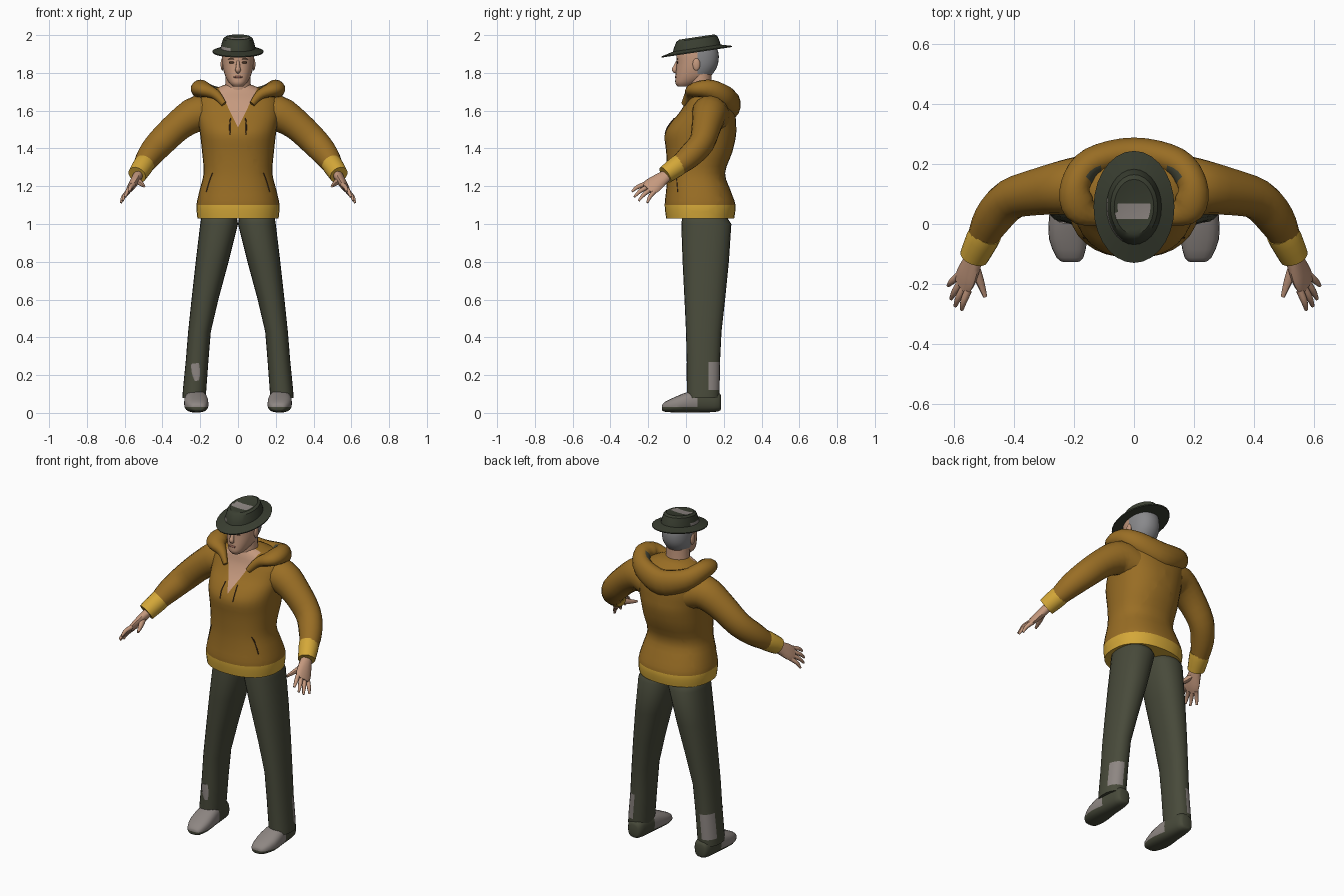
import bpy, bmesh, math
from mathutils import Vector

if "Cube" in bpy.data.objects:
    bpy.data.objects.remove(bpy.data.objects["Cube"])


def paint(name, r, g, b):
    m = bpy.data.materials.new(name)
    m.use_nodes = True
    m.diffuse_color = (r, g, b, 1)
    m.node_tree.nodes["Principled BSDF"].inputs["Base Color"].default_value = (r, g, b, 1)
    return m


OCHRE = paint("ochre cloth", .32, .155, .018)
YELLOW = paint("yellow ribbing", .66, .39, .04)
OLIVE = paint("olive trousers", .065, .069, .043)
HAT = paint("dark green felt", .042, .049, .031)
SKIN = paint("skin", .56, .32, .21)
GREY = paint("worn grey", .27, .24, .225)
HAIR = paint("grey hair", .25, .25, .26)
DARK = paint("dark brown", .06, .03, .015)
LIPS = paint("lips", .36, .15, .11)


def finish(bm, name, mats, rule=None, mirror=False, angle=45):
    bmesh.ops.recalc_face_normals(bm, faces=bm.faces)
    if rule:
        for f in bm.faces:
            f.material_index = rule(f.calc_center_median())
    me = bpy.data.meshes.new(name)
    bm.to_mesh(me)
    bm.free()
    for m in mats:
        me.materials.append(m)
    ob = bpy.data.objects.new(name, me)
    bpy.context.collection.objects.link(ob)
    if mirror:
        ob.modifiers.new("mirror", 'MIRROR').use_mirror_merge = False
    bpy.ops.object.select_all(action='DESELECT')
    ob.select_set(True)
    bpy.context.view_layer.objects.active = ob
    bpy.ops.object.shade_smooth_by_angle(angle=math.radians(angle))
    return ob


def refine(rows, k):
    """Catmull-Rom interpolation through rows of numbers."""
    out = []
    for i in range(len(rows) - 1):
        a, b, c, d = (rows[max(0, min(len(rows) - 1, i + j))] for j in (-1, 0, 1, 2))
        for s in range(k):
            t = s / k
            out.append([q + t / 2 * (r - p + t * (2*p - 5*q + 4*r - w + t * (3*(q - r) + w - p)))
                        for p, q, r, w in zip(a, b, c, d)])
    return out + [list(rows[-1])]


def oval(n, p=2.0):
    """Unit superellipse."""
    for i in range(n):
        c, s = math.cos(math.tau * i / n), math.sin(math.tau * i / n)
        yield math.copysign(abs(c) ** (2 / p), c), math.copysign(abs(s) ** (2 / p), s)


def loft(rings):
    bm = bmesh.new()
    vs = [[bm.verts.new(v) for v in ring] for ring in rings]
    n = len(vs[0])
    for a, b in zip(vs, vs[1:]):
        for i in range(n):
            bm.faces.new((a[i], a[(i + 1) % n], b[(i + 1) % n], b[i]))
    bm.faces.new(vs[0])
    bm.faces.new(vs[-1])
    return bm


def stack(rows, n=24, p=2.3, k=3):
    """Upright body from rows of z, centre x, half width, front y, back y."""
    return loft([[(cx + u * h, (f + b) / 2 + v * (b - f) / 2, z) for u, v in oval(n, p)]
                 for z, cx, h, f, b in refine(rows, k)])


def tube(rows, hint, n=12, k=3):
    """Swept body from rows of x, y, z, radius along hint, other radius."""
    rows = refine(rows, k)
    pts, rings = [Vector(r[:3]) for r in rows], []
    for i, r in enumerate(rows):
        t = (pts[min(i + 1, len(pts) - 1)] - pts[max(i - 1, 0)]).normalized()
        side = (Vector(hint) - t * t.dot(Vector(hint))).normalized()
        up = t.cross(side)
        rings.append([pts[i] + side * u * r[3] + up * v * r[4] for u, v in oval(n)])
    return loft(rings)


def blob(name, mat, at, size, mirror=False):
    bm = bmesh.new()
    bmesh.ops.create_uvsphere(bm, u_segments=12, v_segments=8, radius=1)
    for v in bm.verts:
        v.co = Vector(at) + v.co * Vector(size)
    return finish(bm, name, [mat], mirror=mirror)


def slice_at(bm, point, normal):
    bmesh.ops.bisect_plane(bm, geom=bm.verts[:] + bm.edges[:] + bm.faces[:],
                           plane_co=point, plane_no=normal)


# Sweatshirt body: ribbed hem and open V neck
bm = stack([(1.03, 0, .215, -.105, .255), (1.1, 0, .22, -.113, .262), (1.18, 0, .203, -.105, .235),
            (1.27, 0, .182, -.1, .207), (1.38, 0, .19, -.105, .245), (1.47, 0, .2, -.113, .265),
            (1.53, 0, .21, -.085, .265), (1.59, 0, .22, -.035, .26), (1.65, 0, .215, .0, .245),
            (1.7, 0, .16, .015, .22), (1.735, 0, .075, .03, .16)], n=32)
NECK = .49
for s in (1, -1):
    slice_at(bm, (0, 0, 1.51), (s, 0, -NECK))
finish(bm, "sweatshirt", [OCHRE, YELLOW, SKIN],
       lambda c: 1 if c.z < 1.1 else 2 if abs(c.x) < (c.z - 1.51) * NECK and c.y < .07 else 0)

# Hood lying around the neck, with a dark lining showing inside
half = [(.075, -.012, 1.635, .016, .012), (.118, .018, 1.685, .026, .026), (.182, .055, 1.712, .04, .056),
        (.196, .13, 1.712, .052, .05), (.14, .205, 1.67, .064, .052)]
hood = half + [(0, .237, 1.632, .076, .053)] + [(-r[0], *r[1:]) for r in reversed(half)]
finish(tube(hood, (0, 0, 1), 14, 4), "hood", [OCHRE, OLIVE],
       lambda c: int(math.hypot(abs(c.x) - .125, c.y - .16) < .025 and c.z > 1.66))

# Sleeves and cuffs
ACROSS = (1, 0, 1)
finish(tube([(.13, .135, 1.57, .09, .1), (.21, .125, 1.585, .096, .095), (.31, .11, 1.525, .081, .08),
             (.41, .083, 1.43, .075, .068), (.47, .02, 1.36, .066, .064),
             (.508, -.05, 1.3, .05, .05)], ACROSS, 16), "sleeve", [OCHRE], mirror=True)
finish(tube([(.494, -.03, 1.32, .054, .054), (.508, -.055, 1.3, .055, .055),
             (.534, -.11, 1.26, .05, .047)], ACROSS, 16, 2), "cuff", [YELLOW], mirror=True)

# Hands: flattened palm, four fingers and a thumb
SPREAD = Vector((.045, .085, -.06)).normalized()
finish(tube([(.525, -.09, 1.265, .03, .026), (.54, -.13, 1.238, .04, .025),
             (.56, -.175, 1.205, .05, .021), (.575, -.205, 1.183, .046, .014)], SPREAD),
       "palm", [SKIN], mirror=True)
tips = [(.575, -.286, 1.172), (.597, -.274, 1.143), (.611, -.25, 1.123), (.62, -.205, 1.112)]
names = ("index_finger", "middle_finger", "ring_finger", "little_finger")
for i, (tip, name) in enumerate(zip(tips, names)):
    base = Vector((.568, -.195, 1.19)) + SPREAD * (i - 1.5) * .024
    mid = base.lerp(Vector(tip), .55) + Vector((.004, -.003, .005))
    finish(tube([(*base, .013, .013), (*mid, .011, .011), (*tip, .006, .006)], SPREAD, 8),
           name, [SKIN], mirror=True)
finish(tube([(.538, -.135, 1.235, .022, .019), (.515, -.19, 1.215, .015, .014),
             (.497, -.243, 1.2, .007, .007)], ACROSS, 8), "thumb", [SKIN], mirror=True)

# Pocket slits and drawstrings
finish(tube([(.135, -.06, 1.27, .003, .003), (.15, -.049, 1.23, .003, .003),
             (.168, -.045, 1.17, .003, .003)], (1, 0, 0), 6), "pocket_slit", [DARK], mirror=True)
finish(tube([(.04, -.062, 1.56, .003, .003), (.044, -.097, 1.515, .003, .003),
             (.042, -.111, 1.475, .003, .003)], (1, 0, 0), 6), "drawstring", [DARK], mirror=True)

# Trousers with worn strips behind each ankle and a worn patch on one shin
bm = stack([(1.07, .095, .08, .0, .19), (1.03, .1, .095, -.02, .22), (1.0, .1, .1, -.025, .24),
            (.8, .137, .087, -.018, .227), (.6, .175, .071, -.008, .207), (.43, .204, .06, .0, .188),
            (.27, .217, .06, .004, .18), (.12, .23, .062, .005, .178), (.08, .232, .062, .005, .176)], k=1)
finish(bm, "trouser_leg", [OLIVE, GREY],
       lambda c: int(.12 < c.z < .27 and c.y > .125 and c.x > .222), mirror=True)
finish(tube([(-.218, .006, .17, .012, .004), (-.222, .006, .21, .022, .004),
             (-.228, .006, .262, .022, .004)], (1, 0, 0)), "shin_patch", [GREY])

# Shoes: grey uppers, dark soles and heels
shoe = [(-.127, .212, .025, .015, .04), (-.112, .214, .045, .006, .058), (-.05, .22, .064, .002, .088),
        (.02, .222, .062, .002, .115), (.06, .222, .057, .002, .122), (.12, .222, .052, .003, .125),
        (.172, .222, .044, .008, .11), (.186, .222, .028, .02, .09)]
bm = loft([[(cx + u * h, y, (lo + hi) / 2 + v * (hi - lo) / 2) for u, v in oval(20, 2.6)]
           for y, cx, h, lo, hi in refine(shoe, 2)])
slice_at(bm, (0, 0, .03), (0, 0, 1))
finish(bm, "shoe", [GREY, OLIVE], lambda c: int(c.y > .06 or c.z < .03), mirror=True)

# Neck and head
finish(tube([(0, .09, 1.6, .075, .06), (0, .078, 1.72, .068, .06), (0, .075, 1.84, .066, .06)],
            (1, 0, 0), 20), "neck", [SKIN])
bm = stack([(1.727, 0, .026, -.042, .02), (1.745, 0, .045, -.056, .06), (1.775, 0, .064, -.056, .12),
            (1.81, 0, .076, -.053, .152), (1.85, 0, .083, -.05, .17), (1.9, 0, .085, -.05, .173),
            (1.94, 0, .08, -.035, .16)], n=28, p=2.2)
slice_at(bm, (0, .06, 0), (0, 1, 0))
slice_at(bm, (0, 0, 1.795), (0, 0, 1))
finish(bm, "head", [SKIN, HAIR], lambda c: int(c.y > .06 and c.z > 1.795))
finish(tube([(0, -.044, 1.862, .008, .008), (0, -.056, 1.832, .011, .012), (0, -.061, 1.815, .015, .014),
             (0, -.051, 1.803, .01, .008)], (1, 0, 0), 10), "nose", [SKIN])
blob("ear", SKIN, (.083, .055, 1.845), (.009, .02, .033), True)
blob("eye", DARK, (.033, -.045, 1.855), (.016, .004, .006), True)
blob("eyebrow", DARK, (.034, -.045, 1.873), (.019, .004, .003), True)
blob("mouth", LIPS, (0, -.053, 1.778), (.024, .006, .006))

# Hat: tilted brim and crown with faded patches
rows = [(.08, .115, -.008), (.134, .185, -.01), (.135, .187, -.004), (.092, .126, .012),
        (.089, .122, .028), (.079, .108, .062), (.066, .092, .071), (.055, .075, .069),
        (.045, .055, .067), (.02, .025, .065)]
CY, TILT = .057, .15
bm = loft([[(rx * u, CY + ry * v, 1.919 + h + TILT * ry * v) for u, v in oval(28)] for rx, ry, h in rows])
for y in (.016, .068):
    slice_at(bm, (0, y, 0), (0, 1, 0))


def faded(c):
    height = c.z - 1.919 - TILT * (c.y - CY)
    top = height > .06 and -.057 < c.x < .052 and .016 < c.y < .068
    side = .012 < height < .028 and c.x < -.045 and -.05 < c.y < .09
    return int(top or side)


finish(bm, "hat", [HAT, GREY], faded, angle=35)
